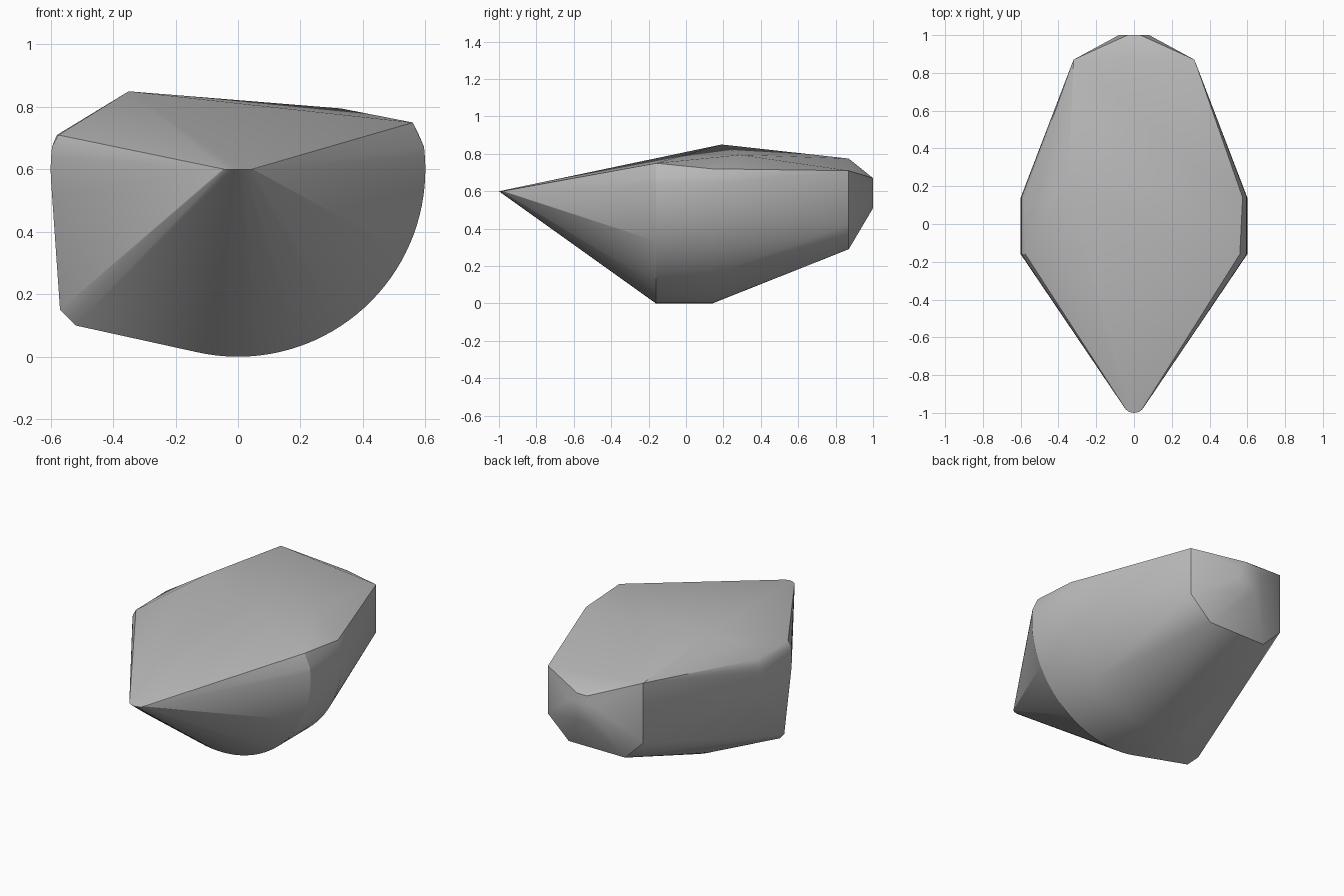
import bpy, bmesh
from math import sin, cos, pi, radians

cube = bpy.data.objects.get("Cube")
if cube:
    bpy.data.objects.remove(cube, do_unlink=True)

grey = bpy.data.materials.new("plain grey")
grey.use_nodes = True
GREY = (0.5, 0.5, 0.5, 1)
grey.diffuse_color = GREY
grey.node_tree.nodes["Principled BSDF"].inputs["Base Color"].default_value = GREY


def arc(radius, start, end, steps):
    """Points (a, b) along a circular arc, angles in degrees."""
    for i in range(steps + 1):
        t = radians(start + (end - start) * i / steps)
        yield radius * cos(t), radius * sin(t)


points = []
# rounded nose lip
points += [(a, -0.94 + b, 0.6) for a, b in arc(0.06, 180, 360, 12)]
# round belly, as two matching rings
for y in (-0.16, 0.14):
    points += [(a, y, 0.6 + b) for a, b in arc(0.6, -187, 7, 64)]
# shoulders of the sloping deck
points += [(0.56, -0.16, 0.75), (0.575, 0.14, 0.72),
           (-0.575, -0.16, 0.71), (-0.58, 0.14, 0.71)]
# deck peak and its lower opposite end
points += [(-0.35, 0.19, 0.85), (0.33, 0.29, 0.795)]
# bulge low on one flank
points += [(-0.52, -0.16, 0.10), (-0.57, -0.13, 0.15)]
# rear ring
points += [(-0.32, 0.87, 0.775), (0.32, 0.87, 0.71),
           (-0.32, 0.87, 0.41), (0.32, 0.87, 0.42),
           (-0.2, 0.87, 0.29), (0.18, 0.87, 0.29)]
# small octagonal tail end
points += [(a, 1.0, 0.59 + b) for a, b in arc(0.087, 22.5, 337.5, 7)]

# faceted shell stretched around all sections
bm = bmesh.new()
for p in points:
    bm.verts.new(p)
hull = bmesh.ops.convex_hull(bm, input=bm.verts[:])
spare = {g for g in hull["geom_interior"] + hull["geom_unused"]
         if isinstance(g, bmesh.types.BMVert)}
bmesh.ops.delete(bm, geom=list(spare), context="VERTS")
bmesh.ops.recalc_face_normals(bm, faces=bm.faces[:])
mesh = bpy.data.meshes.new("shell")
bm.to_mesh(mesh)
bm.free()
mesh.materials.append(grey)
shell = bpy.data.objects.new("shell", mesh)
bpy.context.collection.objects.link(shell)

bpy.ops.object.select_all(action="DESELECT")
shell.select_set(True)
bpy.context.view_layer.objects.active = shell
bpy.ops.object.shade_smooth_by_angle(angle=radians(30))
